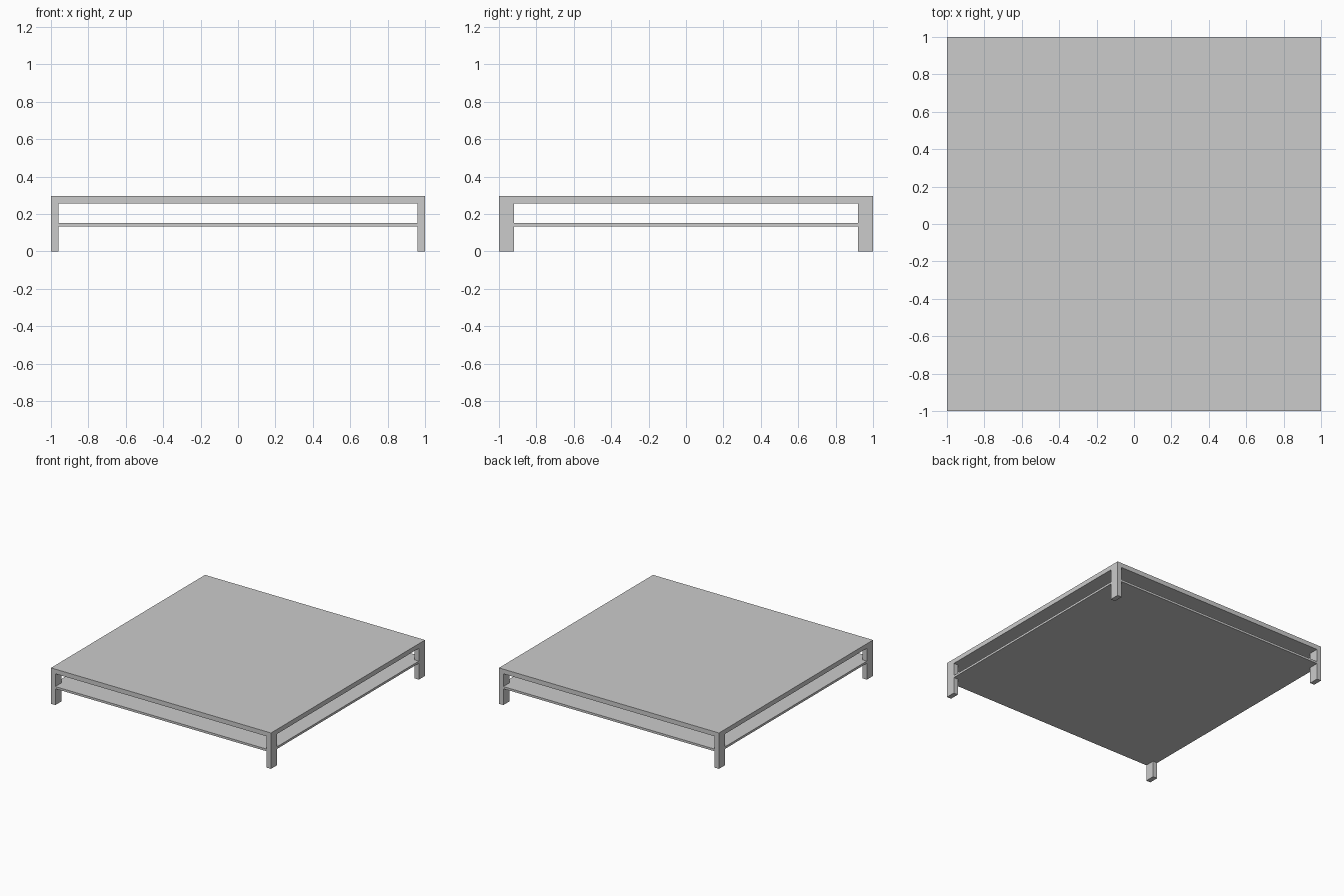
import bpy
import bmesh

if "Cube" in bpy.data.objects:
    bpy.data.objects.remove(bpy.data.objects["Cube"])

LEG_X, LEG_Y = 0.04, 0.08
HEIGHT = 0.295
TOP_Z = 0.257
SHELF_Z0, SHELF_Z1 = 0.134, 0.152


def prism(name, outline, z0, z1):
    """Extrude a flat outline (counter-clockwise) from z0 up to z1."""
    bm = bmesh.new()
    face = bm.faces.new([bm.verts.new((x, y, z0)) for x, y in outline])
    result = bmesh.ops.extrude_face_region(bm, geom=[face])
    for v in result["geom"]:
        if isinstance(v, bmesh.types.BMVert):
            v.co.z = z1
    bmesh.ops.recalc_face_normals(bm, faces=bm.faces[:])
    mesh = bpy.data.meshes.new(name)
    bm.to_mesh(mesh)
    bm.free()
    obj = bpy.data.objects.new(name, mesh)
    bpy.context.collection.objects.link(obj)
    return obj


def rect(x0, x1, y0, y1):
    return [(x0, y0), (x1, y0), (x1, y1), (x0, y1)]


# Square table top
prism("table_top", rect(-1, 1, -1, 1), TOP_Z, HEIGHT)

# Lower shelf, flush with the legs and notched around them
a, b = 1 - LEG_X, 1 - LEG_Y
prism("lower_shelf",
      [(-a, -1), (a, -1), (a, -b), (1, -b), (1, b), (a, b),
       (a, 1), (-a, 1), (-a, b), (-1, b), (-1, -b), (-a, -b)],
      SHELF_Z0, SHELF_Z1)

# Four corner legs
for sx, side in ((-1, "left"), (1, "right")):
    for sy, end in ((-1, "front"), (1, "back")):
        x0, x1 = sorted((sx * a, sx))
        y0, y1 = sorted((sy * b, sy))
        prism(f"{end}_{side}_leg", rect(x0, x1, y0, y1), 0, TOP_Z)
